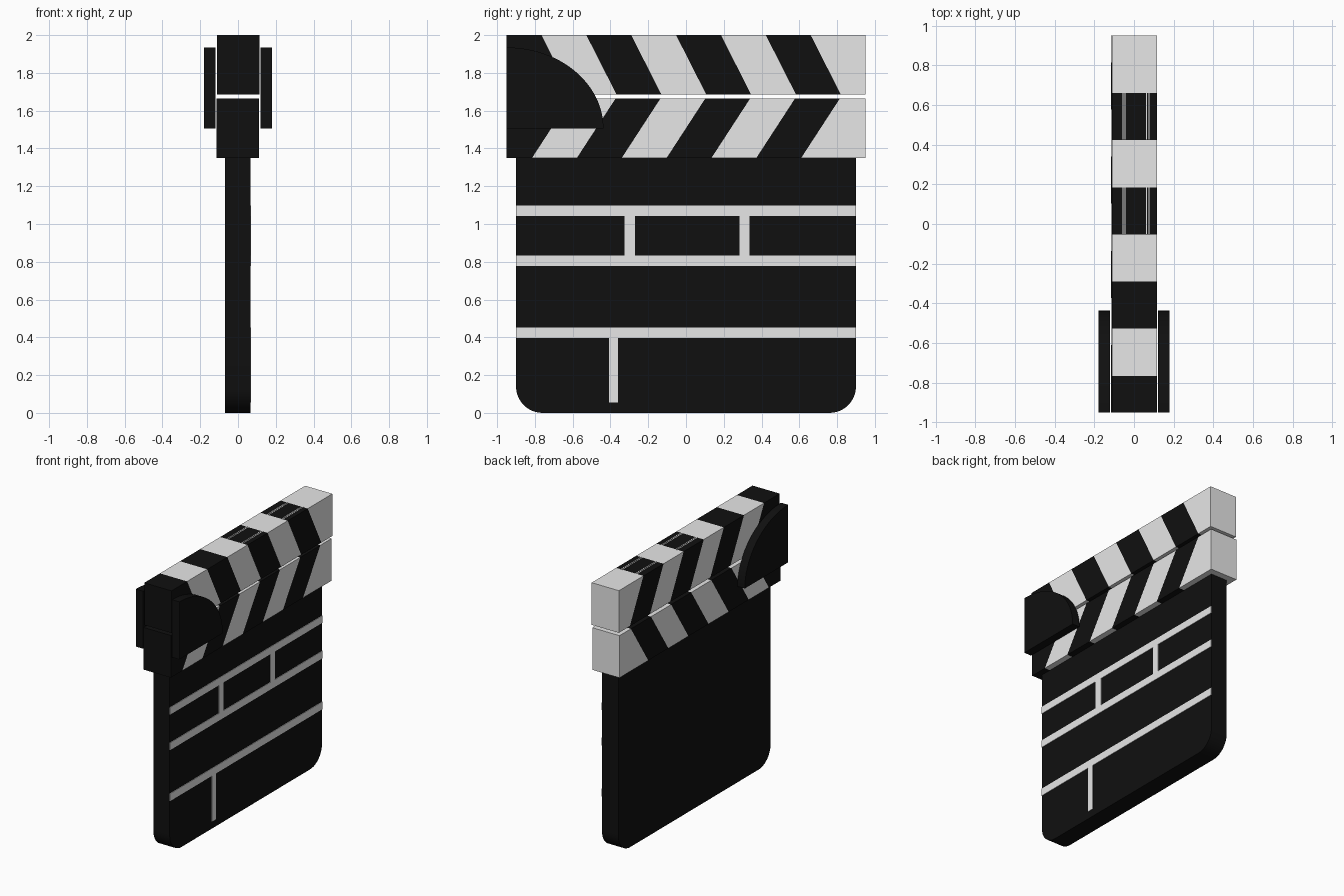
import bpy, bmesh, math
from mathutils import Vector

if "Cube" in bpy.data.objects:
    bpy.data.objects.remove(bpy.data.objects["Cube"])


def material(name, rgb):
    m = bpy.data.materials.new(name)
    m.diffuse_color = (*rgb, 1)
    m.use_nodes = True
    m.node_tree.nodes["Principled BSDF"].inputs["Base Color"].default_value = m.diffuse_color
    return m


BLACK = material("matte black", (0.005, 0.005, 0.005))
WHITE = material("chalk white", (0.8, 0.8, 0.8))


def finish(bm, name, mats):
    bmesh.ops.recalc_face_normals(bm, faces=bm.faces)
    me = bpy.data.meshes.new(name)
    bm.to_mesh(me)
    bm.free()
    ob = bpy.data.objects.new(name, me)
    bpy.context.collection.objects.link(ob)
    for m in mats:
        me.materials.append(m)
    return ob


def add_box(bm, lo, hi):
    vs = bmesh.ops.create_cube(bm, size=1)["verts"]
    for v in vs:
        v.co = Vector([(a + b) / 2 + c * (b - a) for a, b, c in zip(lo, hi, v.co)])


def slab(name, profile, x0, x1, mat):
    """Extrude a (y, z) outline from x0 to x1."""
    bm = bmesh.new()
    face = bm.faces.new([bm.verts.new((x0, y, z)) for y, z in profile])
    ext = bmesh.ops.extrude_face_region(bm, geom=[face])["geom"]
    bmesh.ops.translate(bm, vec=(x1 - x0, 0, 0),
                        verts=[g for g in ext if isinstance(g, bmesh.types.BMVert)])
    ob = finish(bm, name, [mat])
    bpy.ops.object.select_all(action='DESELECT')
    ob.select_set(True)
    bpy.context.view_layer.objects.active = ob
    bpy.ops.object.shade_smooth_by_angle(angle=math.radians(30))
    return ob


def arc(cy, cz, ry, rz, a0, a1, n):
    return [(cy + ry * math.cos(math.radians(a0 + (a1 - a0) * i / n)),
             cz + rz * math.sin(math.radians(a0 + (a1 - a0) * i / n))) for i in range(n + 1)]


def striped_stick(name, x0, x1, z0, z1, first, lean):
    """Box cut by leaning planes; alternate bands are black and white.
    first = y of first cut at z0, lean = y shift from z0 to z1."""
    bm = bmesh.new()
    add_box(bm, (x0, -0.95, z0), (x1, 0.95, z1))
    cuts = [first + 0.2375 * i for i in range(7)]
    for y in cuts:
        bmesh.ops.bisect_plane(bm, geom=bm.verts[:] + bm.edges[:] + bm.faces[:],
                               plane_co=(0, y, z0), plane_no=Vector((0, z1 - z0, -lean)).normalized())
    for f in bm.faces:
        c = f.calc_center_median()
        y_base = c.y - lean * (c.z - z0) / (z1 - z0)
        f.material_index = sum(y_base > y for y in cuts) % 2
    return finish(bm, name, [BLACK, WHITE])


# Slate board with rounded lower corners
R = 0.14
slab("slate_board",
     [(-0.9, 1.35)] + arc(-0.9 + R, R, R, R, 180, 270, 10)
     + arc(0.9 - R, R, R, R, 270, 360, 10) + [(0.9, 1.35)], -0.07, 0.065, BLACK)

# Painted lines on the slate
bm = bmesh.new()
for y0, y1, z0, z1 in [(-0.9, 0.9, 1.043, 1.097), (-0.9, 0.9, 0.778, 0.833),
                       (-0.9, 0.9, 0.397, 0.453),
                       (-0.325, -0.27, 0.833, 1.043), (0.283, 0.336, 0.833, 1.043),
                       (-0.408, -0.36, 0.055, 0.397)]:
    add_box(bm, (0.064, y0, z0), (0.069, y1, z1))
finish(bm, "slate_lines", [WHITE])

# Lower and upper clap sticks
striped_stick("lower_stick", -0.115, 0.11, 1.35, 1.665, -0.815, 0.205)
striped_stick("upper_stick", -0.11, 0.115, 1.685, 2.0, -0.605, -0.16)

# Thin white lines on two black bands of the upper stick
bm = bmesh.new()
for y0 in (-0.05, 0.425):
    for x in (-0.056, -0.045, 0.064, 0.075):
        add_box(bm, (x - 0.0025, y0, 1.998), (x + 0.0025, y0 + 0.2375, 2.001))
finish(bm, "top_lines", [WHITE])

# Quarter-round hinge plates on both sides
for side, name in ((1, "right_hinge_plate"), (-1, "left_hinge_plate")):
    slab(name, [(-0.95, 1.505)] + arc(-0.95, 1.505, 0.513, 0.43, 0, 90, 24),
         side * 0.12, side * 0.18, BLACK)
